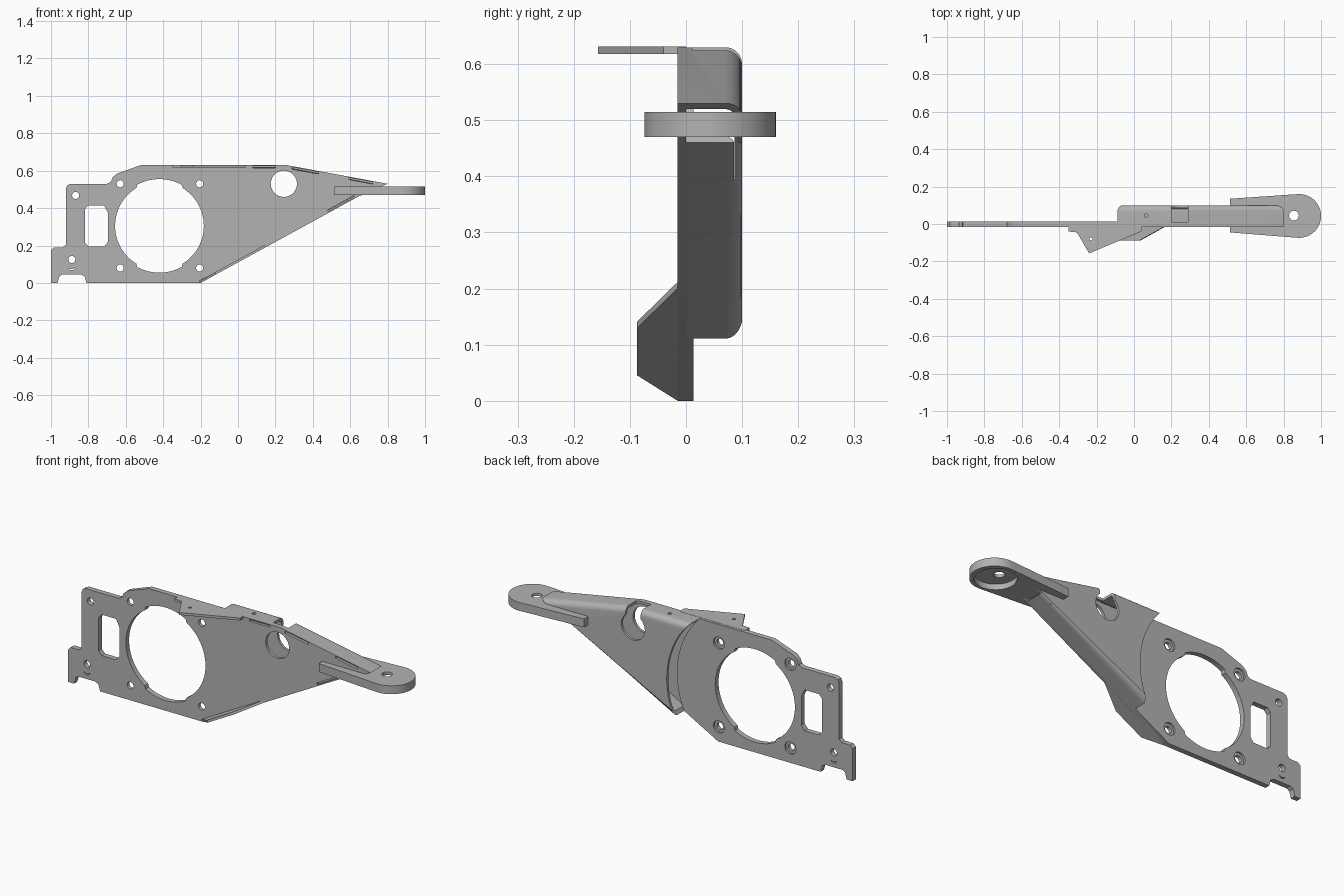
import bpy, bmesh
from math import cos, sin, radians
from mathutils import Vector

if "Cube" in bpy.data.objects:
    bpy.data.objects.remove(bpy.data.objects["Cube"])

grey = bpy.data.materials.new("plain grey")
grey.use_nodes = True
colour = (0.45, 0.45, 0.45, 1)
grey.diffuse_color = colour
grey.node_tree.nodes["Principled BSDF"].inputs["Base Color"].default_value = colour

X, Y, Z = Vector((1, 0, 0)), Vector((0, 1, 0)), Vector((0, 0, 1))


def prism(name, pts, start, end, u=X, v=Z, w=Y, origin=Vector(), fillet=0):
    """Extrude a 2D profile in the u, v plane from start to end along w."""
    bm = bmesh.new()
    low = [bm.verts.new(origin + u * a + v * b + w * start) for a, b in pts]
    high = [bm.verts.new(origin + u * a + v * b + w * end) for a, b in pts]
    bm.faces.new(low)
    cap = bm.faces.new(high)
    for i in range(len(pts)):
        j = (i + 1) % len(pts)
        bm.faces.new((low[i], low[j], high[j], high[i]))
    if fillet:
        edges = [e for e in cap.edges if e.calc_length() > 0.3]
        bmesh.ops.bevel(bm, geom=edges, offset=fillet, segments=8,
                        profile=0.5, affect='EDGES', clamp_overlap=False)
    bmesh.ops.recalc_face_normals(bm, faces=bm.faces)
    mesh = bpy.data.meshes.new(name)
    bm.to_mesh(mesh)
    bm.free()
    mesh.materials.append(grey)
    ob = bpy.data.objects.new(name, mesh)
    bpy.context.collection.objects.link(ob)
    return ob


def arc(x, z, r, a0=0, a1=360, n=32):
    closed = 0 if a1 - a0 == 360 else 1
    return [(x + r * cos(radians(a0 + (a1 - a0) * i / (n - closed))),
             z + r * sin(radians(a0 + (a1 - a0) * i / (n - closed)))) for i in range(n)]


def box(x0, z0, x1, z1):
    return [(x0, z0), (x1, z0), (x1, z1), (x0, z1)]


def cut(targets, pts, start, end, mode='DIFFERENCE', **kw):
    cutter = prism("cutter", pts, start, end, **kw)
    cutter.hide_render = True
    for ob in targets:
        mod = ob.modifiers.new("cut", 'BOOLEAN')
        mod.operation, mod.solver, mod.object = mode, 'EXACT', cutter
        bpy.context.view_layer.objects.active = ob
        bpy.ops.object.modifier_apply(modifier=mod.name)
    bpy.data.objects.remove(cutter)


# Plate in two plies: the rear one stops where the housing begins
outline = [(-1, 0), (-0.965, 0), (-0.955, 0.035), (-0.94, 0.045), (-0.84, 0.045),
           (-0.82, 0.035), (-0.81, 0), (-0.2, 0), (0.64, 0.46), (0.8, 0.53),
           (0.26, 0.63), (-0.52, 0.63), (-0.65, 0.583), (-0.67, 0.565), (-0.68, 0.54),
           (-0.7, 0.53), (-0.895, 0.53), (-0.913, 0.522), (-0.92, 0.505), (-0.92, 0.205),
           (-0.935, 0.19), (-0.985, 0.19), (-1, 0.175)]
front_plate = prism("front_plate", outline, -0.015, 0)
rear_plate = prism("rear_plate", outline, 0, 0.013)
plies = [front_plate, rear_plate]
cx, cz, reach = -0.42, 0.305, 0.465
cut([rear_plate], arc(cx, cz, reach, -90, 90, 48) + [(-1.2, 0.77), (-1.2, -0.16)],
    -0.1, 0.1, 'INTERSECT')

# Large stepped opening
opening = []
for i in range(120):
    a = radians(i * 3 + 1.5)
    r = 0.25 if abs(sin(a)) > 0.86 else 0.237
    opening.append((cx + r * cos(a), cz + r * sin(a)))
cut(plies, opening, -0.1, 0.1)

# Handle slot, bolt holes with counterbores, and small holes
slot = [(-0.8, 0.195), (-0.715, 0.195), (-0.695, 0.22), (-0.695, 0.375),
        (-0.715, 0.415), (-0.8, 0.415), (-0.818, 0.395), (-0.818, 0.215)]
cut(plies, slot, -0.1, 0.1)
for x in (-0.63, -0.205):
    for z in (0.08, 0.53):
        cut(plies, arc(x, z, 0.019, n=20), -0.1, 0.1)
        cut([rear_plate], arc(x, z, 0.033, n=20), 0.003, 0.1)
for x, z in ((-0.868, 0.468), (-0.888, 0.125)):
    cut(plies, arc(x, z, 0.019, n=20), -0.1, 0.1)
smile = arc(-0.888, 0.09, 0.022, 215, 325, 8)
cut(plies, smile + arc(-0.888, 0.09, 0.017, 215, 325, 8)[::-1], -0.1, 0.1)

# Hollow rear housing with rounded back edges and a curved open end
housing = prism("rear_housing", [(-0.2, 0), (0.64, 0.46), (0.8, 0.53), (0.26, 0.63),
                                 (-0.2, 0.63)], 0, 0.1, fillet=0.03)
cut([housing], [(-0.3, -0.039), (0.63, 0.471), (0.66, 0.44), (0.9, 0.48), (0.9, 0.497),
                (0.26, 0.616), (-0.3, 0.616)], -0.05, 0.086, fillet=0.018)
cut([housing], arc(cx, cz, reach, n=96), -0.1, 0.2)
cut([front_plate, housing], arc(0.245, 0.53, 0.07, n=40), -0.1, 0.2)
cut([housing], box(0.2, 0.53, 0.29, 0.7), 0.012, 0.2)
cut([housing], arc(0.065, 0.045, 0.01, n=16), 0.5, 0.7, u=X, v=Y, w=Z)

# Thin relief slots along the edges of the front plate
for x0, z0, x1, z1 in ((0.08, 0.62, 0.2, 0.62), (0.29, 0.613, 0.43, 0.588),
                       (0.59, 0.558, 0.72, 0.534), (0.48, 0.385, 0.62, 0.462)):
    h = 0.005
    cut([front_plate], [(x0, z0 - h), (x1, z1 - h), (x1, z1 + h), (x0, z0 + h)], -0.05, 0.05)

# Upper mounting ear
upper_ear = prism("upper_ear", [(-0.35, 0), (-0.35, -0.04), (-0.305, -0.045),
                                (-0.24, -0.157), (0.04, -0.04), (0.04, 0)],
                  0.618, 0.631, v=Y, w=Z)
cut([upper_ear], arc(-0.23, -0.08, 0.008, n=16), 0.5, 0.7, v=Y, w=Z)

# Lower ear follows the sloping edge
slope = Vector((0.84, 0, 0.46)).normalized()
lower_ear = prism("lower_ear", [(0, 0), (0, -0.015), (0.094, -0.087), (0.27, -0.087),
                                (0.417, -0.015), (0.417, 0)],
                  0, 0.013, u=slope, v=Y, w=slope.cross(Y) * -1 if slope.cross(Y).z < 0
                  else slope.cross(Y), origin=Vector((-0.2, 0, 0)))

# Tip pad with a recess beneath and a centre hole
pad = prism("tip_pad", [(0.512, -0.045)] + arc(0.883, 0.043, 0.117, -95, 95, 48)
            + [(0.512, 0.135)], 0.47, 0.515, v=Y, w=Z)
cut([pad], arc(0.876, 0.043, 0.1, n=48), 0.4, 0.5, v=Y, w=Z)
cut([pad], arc(0.855, 0.045, 0.026, n=24), 0.4, 0.6, v=Y, w=Z)

# Smooth the curved walls, keep the folds sharp
bpy.ops.object.select_all(action='DESELECT')
for ob in plies + [housing, upper_ear, lower_ear, pad]:
    ob.select_set(True)
bpy.context.view_layer.objects.active = housing
bpy.ops.object.shade_smooth_by_angle(angle=radians(30))
